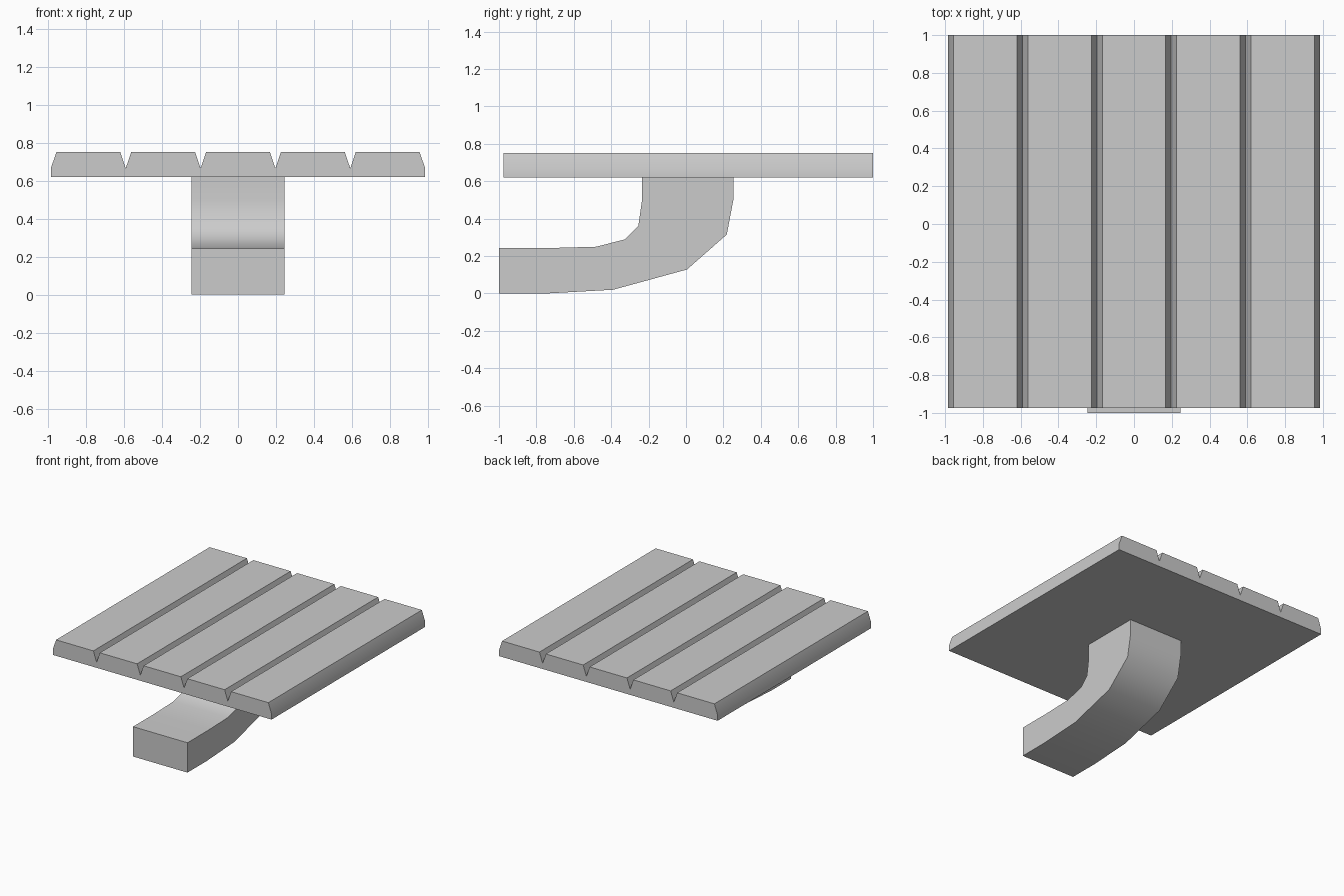
import bpy, bmesh, math
from mathutils import Vector

if "Cube" in bpy.data.objects:
    bpy.data.objects.remove(bpy.data.objects["Cube"])


def extrude_profile(name, points, offset):
    """Fill a closed profile and extrude it along offset."""
    bm = bmesh.new()
    face = bm.faces.new([bm.verts.new(p) for p in points])
    res = bmesh.ops.extrude_face_region(bm, geom=[face], use_keep_orig=True)
    verts = [g for g in res["geom"] if isinstance(g, bmesh.types.BMVert)]
    bmesh.ops.translate(bm, verts=verts, vec=Vector(offset))
    bmesh.ops.recalc_face_normals(bm, faces=bm.faces)
    mesh = bpy.data.meshes.new(name)
    bm.to_mesh(mesh)
    bm.free()
    obj = bpy.data.objects.new(name, mesh)
    bpy.context.collection.objects.link(obj)
    bpy.ops.object.select_all(action='DESELECT')
    obj.select_set(True)
    bpy.context.view_layer.objects.active = obj
    bpy.ops.object.shade_smooth_by_angle(angle=math.radians(45))
    return obj


# Plank top: five bevelled boards joined at the V grooves
HALF, BOTTOM, GROOVE, TOP, BEVEL = 0.985, 0.62, 0.665, 0.75, 0.029
FRONT, BACK = -0.975, 1.0
width = 2 * HALF / 5
profile = [(-HALF, BOTTOM), (-HALF, GROOVE)]
for i in range(5):
    left = -HALF + i * width
    right = left + width
    profile += [(left + BEVEL, TOP), (right - BEVEL, TOP), (right, GROOVE)]
profile.append((HALF, BOTTOM))
extrude_profile("plank_top", [(x, FRONT, z) for x, z in profile],
                (0, BACK - FRONT, 0))

# Curved support: sweeps from the front foot up to the underside of the planks
outer = [(-1, 0), (-0.75, 0), (-0.39, 0.02), (0.005, 0.128),
         (0.218, 0.315), (0.253, 0.5), (0.253, BOTTOM)]
inner = [(-0.235, BOTTOM), (-0.235, 0.5), (-0.255, 0.36), (-0.325, 0.29),
         (-0.48, 0.25), (-0.73, 0.243), (-1, 0.243)]
extrude_profile("curved_support", [(-0.245, y, z) for y, z in outer + inner],
                (0.49, 0, 0))
